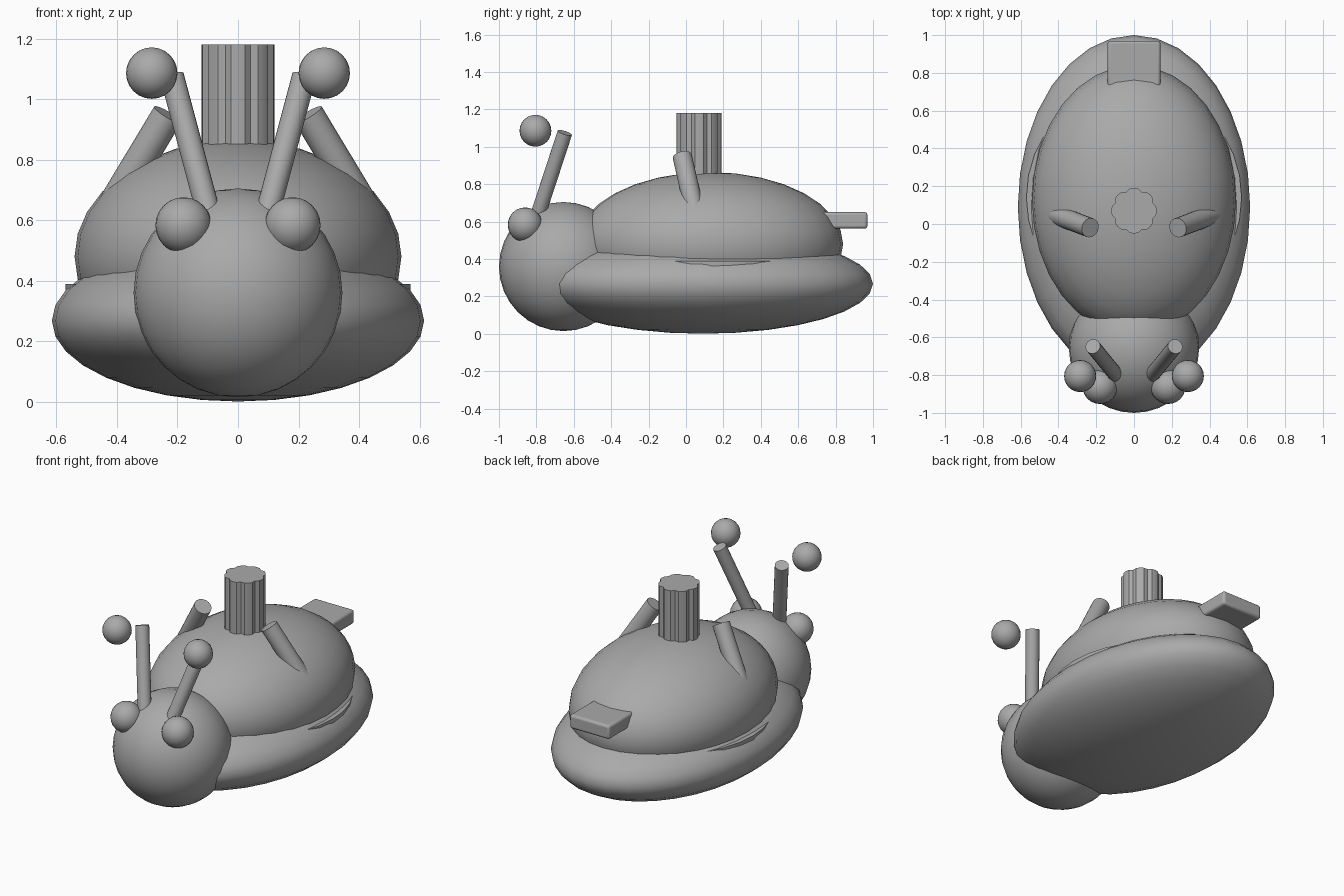
import bpy, bmesh, math
from mathutils import Vector

if "Cube" in bpy.data.objects:
    bpy.data.objects.remove(bpy.data.objects["Cube"])

grey = bpy.data.materials.new("plain grey")
grey.diffuse_color = (0.4, 0.4, 0.4, 1)
grey.use_nodes = True
grey.node_tree.nodes["Principled BSDF"].inputs["Base Color"].default_value = grey.diffuse_color


def finish(ob, name, angle=40):
    ob.name = name
    ob.data.materials.append(grey)
    bpy.ops.object.select_all(action='DESELECT')
    ob.select_set(True)
    bpy.context.view_layer.objects.active = ob
    bpy.ops.object.transform_apply(location=True, rotation=True, scale=True)
    bpy.ops.object.shade_smooth_by_angle(angle=math.radians(angle))
    return ob


def ellipsoid(name, centre, radii, seg=32, rings=16):
    bpy.ops.mesh.primitive_uv_sphere_add(segments=seg, ring_count=rings, radius=1, location=centre)
    ob = bpy.context.object
    ob.scale = radii
    return finish(ob, name)


def rod(name, a, b, r):
    a, b = Vector(a), Vector(b)
    bpy.ops.mesh.primitive_cylinder_add(vertices=20, radius=r, depth=(b - a).length, location=(a + b) / 2)
    ob = bpy.context.object
    ob.rotation_euler = (b - a).to_track_quat('Z', 'Y').to_euler()
    return finish(ob, name)


# Body, shell and head
ellipsoid("body_base", (0, 0.09, 0.268), (0.615, 0.91, 0.267))
ellipsoid("shell_dome", (0, 0.126, 0.48), (0.54, 0.714, 0.385))
ellipsoid("head", (0, -0.655, 0.36), (0.345, 0.345, 0.345))

# Flat disc between base and dome
bpy.ops.mesh.primitive_cylinder_add(vertices=32, radius=1, depth=1, location=(0, 0.14, 0.36))
disc = bpy.context.object
disc.scale = (0.57, 0.6, 0.06)
finish(disc, "rim_disc")

# Fluted chimney with eight lobes
bm = bmesh.new()
ring = []
for i in range(32):
    a = math.tau * i / 32
    r = (0.121, 0.119, 0.107, 0.119)[i % 4]
    ring.append(bm.verts.new((r * math.cos(a), 0.07 + r * math.sin(a), 0.7)))
base = bm.faces.new(ring)
up = bmesh.ops.extrude_face_region(bm, geom=[base])["geom"]
bmesh.ops.translate(bm, vec=(0, 0, 0.48), verts=[v for v in up if isinstance(v, bmesh.types.BMVert)])
bmesh.ops.recalc_face_normals(bm, faces=bm.faces)
mesh = bpy.data.meshes.new("chimney")
bm.to_mesh(mesh)
bm.free()
chimney = bpy.data.objects.new("chimney", mesh)
bpy.context.collection.objects.link(chimney)
finish(chimney, "chimney", 30)

# Rounded tail block
bpy.ops.mesh.primitive_cube_add(size=1, location=(0, 0.82, 0.607))
tail = bpy.context.object
tail.scale = (0.28, 0.3, 0.088)
finish(tail, "tail_block")
bev = tail.modifiers.new("round", 'BEVEL')
bev.width = 0.015
bev.segments = 3

# Mirrored parts: eyes, feelers, feeler balls and shell pipes
for side, s in (("left", -1), ("right", 1)):
    ellipsoid(side + "_eye", (s * 0.18, -0.86, 0.583), (0.093,) * 3, 24, 12)
    rod(side + "_feeler", (s * 0.078, -0.82, 0.55), (s * 0.218, -0.648, 1.075), 0.04)
    ellipsoid(side + "_feeler_ball", (s * 0.285, -0.805, 1.086), (0.085,) * 3, 24, 12)
    rod(side + "_shell_pipe", (s * 0.43, 0.055, 0.62), (s * 0.232, -0.02, 0.949), 0.052)
